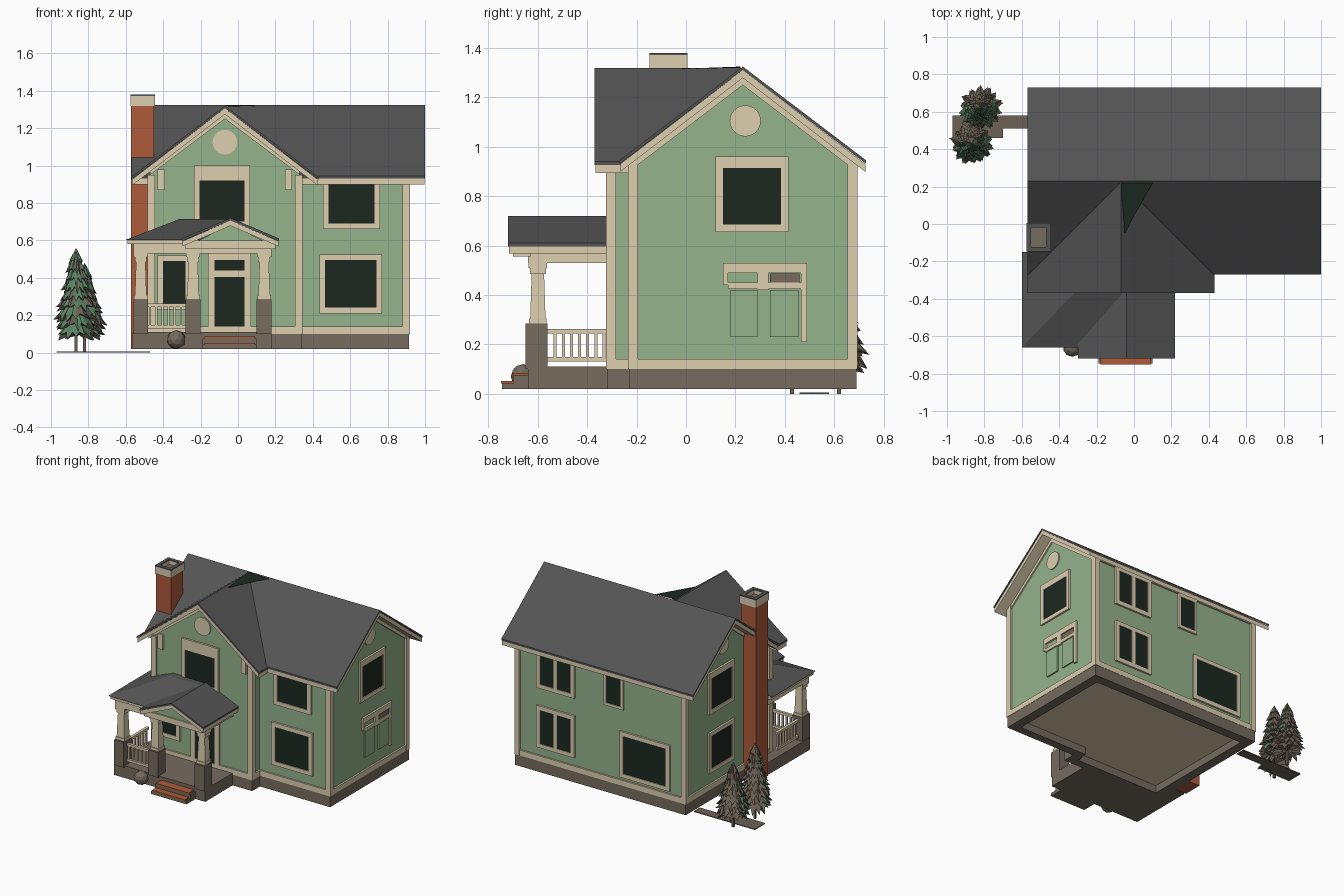
import bpy, bmesh, math, random
from mathutils import Matrix

if "Cube" in bpy.data.objects:
    bpy.data.objects.remove(bpy.data.objects["Cube"])

random.seed(4)


def material(name, rgb):
    m = bpy.data.materials.new(name)
    lin = [((c / 255 + 0.055) / 1.055) ** 2.4 for c in rgb]
    m.diffuse_color = (*lin, 1)
    m.use_nodes = True
    m.node_tree.nodes["Principled BSDF"].inputs["Base Color"].default_value = m.diffuse_color
    return m


GREEN = material("wall green", (148, 179, 140))
CREAM = material("trim cream", (221, 207, 176))
ROOF = material("roof grey", (84, 84, 85))
GLASS = material("dark glass", (28, 40, 32))
BRICK = material("brick", (174, 91, 58))
STONE = material("stone brown", (118, 108, 95))
LEAF = material("leaf green", (92, 132, 100))
BARK = material("bark brown", (108, 97, 85))


def finish(name, bm, *mats):
    bmesh.ops.recalc_face_normals(bm, faces=bm.faces)
    me = bpy.data.meshes.new(name)
    bm.to_mesh(me)
    bm.free()
    for m in mats:
        me.materials.append(m)
    ob = bpy.data.objects.new(name, me)
    bpy.context.collection.objects.link(ob)
    return ob


def boxes(name, mat, *dims):
    """Each box is x0, x1, y0, y1, z0, z1."""
    bm = bmesh.new()
    for x0, x1, y0, y1, z0, z1 in dims:
        mt = Matrix.Translation(((x0 + x1) / 2, (y0 + y1) / 2, (z0 + z1) / 2))
        bmesh.ops.create_cube(bm, size=1, matrix=mt @ Matrix.Diagonal((x1 - x0, y1 - y0, z1 - z0, 1)))
    return finish(name, bm, mat)


def prism(name, axis, profile, a0, a1, mat, cut=None):
    """Extrude a (u, z) profile along the x or y axis; cut = (point, normal) trims it."""
    bm = bmesh.new()
    place = (lambda u, z, a: (a, u, z)) if axis == "x" else (lambda u, z, a: (u, a, z))
    r0, r1 = [[bm.verts.new(place(u, z, a)) for u, z in profile] for a in (a0, a1)]
    bm.faces.new(r0)
    bm.faces.new(r1)
    n = len(profile)
    for i in range(n):
        bm.faces.new((r0[i], r0[(i + 1) % n], r1[(i + 1) % n], r1[i]))
    bmesh.ops.recalc_face_normals(bm, faces=bm.faces)
    if cut:
        bmesh.ops.bisect_plane(bm, geom=bm.verts[:] + bm.edges[:] + bm.faces[:], plane_co=cut[0],
                               plane_no=cut[1], clear_outer=True)
    return finish(name, bm, mat)


def chevron(mid, h, zr, ze, d):
    return [(mid - h, ze), (mid, zr), (mid + h, ze), (mid + h, ze - d), (mid, zr - d), (mid - h, ze - d)]


def gable_roof(name, axis, mid, half, zr, ze, a0, a1, t=0.014, board=0.032, cut=None):
    """Dark roof sheet with a cream board layer beneath it."""
    prism(name, axis, chevron(mid, half, zr, ze, t), a0, a1, ROOF, cut)
    prism(name + "_boards", axis, chevron(mid, half - .004, zr - t, ze - t, board), a0 + .004, a1 - .004, CREAM, cut)


def on_wall(side, plane, u0, u1, z0, z1, d):
    """Box lying on a wall and standing out by d."""
    s = -1 if side in ("front", "left") else 1
    a, b = sorted((plane - s * 0.01, plane + s * d))
    return (u0, u1, a, b, z0, z1) if side in ("front", "back") else (a, b, u0, u1, z0, z1)


def window(name, side, plane, u0, u1, z0, z1, f=0.03, head=0.03, mullions=0, pane=GLASS):
    boxes(name + "_pane", pane, on_wall(side, plane, u0, u1, z0, z1, 0.008))
    bars = [(u0 - f, u0, z0 - f, z1 + head), (u1, u1 + f, z0 - f, z1 + head),
            (u0, u1, z0 - f, z0), (u0, u1, z1, z1 + head)]
    for i in range(mullions):
        c = u0 + (u1 - u0) * (i + 1) / (mullions + 1)
        bars.append((c - 0.015, c + 0.015, z0, z1))
    boxes(name + "_frame", CREAM, *[on_wall(side, plane, *b, 0.014) for b in bars])


def disc(name, side, plane, u, z, r):
    bm = bmesh.new()
    rot = Matrix.Rotation(math.pi / 2, 4, "X" if side == "front" else "Y")
    loc = (u, plane, z) if side == "front" else (plane, u, z)
    bmesh.ops.create_cone(bm, cap_ends=True, segments=24, radius1=r, radius2=r, depth=0.016,
                          matrix=Matrix.Translation(loc) @ rot)
    finish(name, bm, CREAM)


# house walls
L, R, F, B, WF, WR = -0.47, 0.905, -0.22, 0.68, -0.31, 0.33
prism("main_walls", "x", [(F, .09), (B, .09), (B, .955), (.23, 1.295), (F, .955)], L, R, GREEN)
prism("wing_walls", "y", [(L, .09), (WR, .09), (WR, .985), (-.07, 1.29), (L, .985)], WF, 0.1, GREEN)

# foundation ring with a raised floor
boxes("foundation", STONE, (L - .01, R + .01, B - .06, B + .01, .02, .1), (R - .06, R + .01, F - .01, B, .02, .1),
      (L - .01, L + .06, WF - .01, B, .02, .1), (WR - .05, R, F - .01, F + .05, .02, .1),
      (L, WR + .01, WF - .01, WF + .05, .02, .1), (WR - .06, WR + .01, WF, F, .02, .1))
boxes("underfloor", CREAM, (L, R, F, B, .075, .095), (L, WR, WF, F, .075, .095))

# skirting band, corner boards, frieze and rake trim
bands = []
for z0, z1, ends in ((.1, .14, True), (.92, .955, False)):
    bands += [on_wall("back", B, L, R, z0, z1, .012), on_wall("front", F, WR, R, z0, z1, .012)]
    if ends:
        bands += [on_wall("right", R, F, B, z0, z1, .012), on_wall("left", L, WF, B, z0, z1, .012),
                  on_wall("front", WF, L, WR, z0, z1, .012), on_wall("right", WR, WF, F, z0, z1, .012)]
boxes("trim_bands", CREAM, *bands)
corners = []
for x, y, sx, sy in ((L, B, -1, 1), (R, B, 1, 1), (R, F, 1, -1), (L, WF, -1, -1), (WR, WF, 1, -1)):
    xs, ys = sorted((x + sx * .014, x - sx * .026)), sorted((y + sy * .014, y - sy * .026))
    corners.append((*xs, *ys, .1, .95))
boxes("corner_boards", CREAM, *corners)
boxes("eave_brackets", CREAM, *[on_wall("front", WF, x - .02, x + .02, .87, .98, .014) for x in (-.41, .27)])
for side, a in (("right", R), ("left", L)):
    prism(side + "_rake_trim", "x", chevron(.23, .45, 1.285, .943, .035), a - .01, a + .01, CREAM)
prism("wing_rake_trim", "y", chevron(-.07, .4, 1.28, .98, .03), WF - .01, WF + .01, CREAM)

# main roof, and wing roof trimmed along its left valley
gable_roof("main_roof", "x", .23, .5, 1.325, .945, -.57, 1.0)
gable_roof("wing_roof", "y", -.07, .5, 1.32, .94, -.37, .22, cut=((-.07, .24, 1), (-1, 1, 0)))
bm = bmesh.new()
bm.faces.new([bm.verts.new(p) for p in ((-.07, .22, 1.325), (-.05, -.05, 1.315), (.1, .22, 1.32))])
finish("ridge_patch", bm, GLASS)

# front windows and door
window("wing_upper_window", "front", WF, -.205, .035, .7, .92, head=.08)
window("front_upper_window", "front", F, .485, .73, .69, .91)
window("front_lower_window", "front", F, .465, .74, .24, .495)
window("porch_window", "front", WF, -.4, -.28, .26, .49)
window("front_door", "front", WF, -.125, .035, .14, .42, f=.035, head=.02)
window("door_transom", "front", WF, -.125, .035, .44, .495, f=.035, head=.05)
disc("wing_vent", "front", WF, -.07, 1.125, .066)

# side windows
for side, wall in (("right", R), ("left", L)):
    window(side + "_upper_window", side, wall, .15, .385, .685, .915, head=.045)
    disc(side + "_vent", side, wall, .24, 1.105, .063)
window("left_lower_window", "left", L, .15, .385, .25, .49)
boxes("right_lower_trim", CREAM, on_wall("right", R, .15, .49, .49, .53, .014),
      on_wall("right", R, .465, .49, .21, .49, .014), on_wall("right", R, .15, .17, .44, .49, .014),
      on_wall("right", R, .29, .335, .42, .49, .014), on_wall("right", R, .17, .465, .425, .45, .014))
boxes("right_lower_shutters", GREEN, on_wall("right", R, .18, .29, .23, .42, .01), on_wall("right", R, .34, .455, .23, .42, .01))
boxes("right_lower_light", STONE, on_wall("right", R, .34, .46, .45, .488, .008))

# back windows
window("back_upper_pair", "back", B, .46, .71, .67, .9, mullions=1)
window("back_lower_pair", "back", B, .46, .71, .23, .48, mullions=1)
window("back_small_window", "back", B, .05, .17, .68, .9, f=.02)
window("back_large_window", "back", B, -.32, .03, .19, .47)

# chimney with hollow cap
boxes("chimney", BRICK, (-.572, -.45, -.14, 0, .02, 1.325))
rim = [(-.576, -.55, -.148, .006), (-.47, -.444, -.148, .006), (-.55, -.47, -.148, -.122), (-.55, -.47, -.02, .006)]
boxes("chimney_cap", CREAM, *[(*r, 1.318, 1.372) for r in rim])
boxes("chimney_rim", ROOF, *[(*r, 1.372, 1.38) for r in rim])
boxes("chimney_flue", STONE, (-.55, -.47, -.125, -.015, 1.32, 1.345))

# porch floor and steps
boxes("porch_base", STONE, (-.565, .18, -.64, WF, .02, .11), (-.565, L, WF, -.15, .02, .11))
boxes("porch_steps", STONE, (-.19, .1, -.7, -.63, .02, .075), (-.19, .1, -.745, -.69, .02, .042))
boxes("step_treads", BRICK, (-.18, .09, -.703, -.64, .075, .085), (-.18, .09, -.75, -.7, .042, .052))

# porch columns on stone pedestals
posts = [(-.52, -.6), (-.24, -.6), (.14, -.6)]
boxes("column_pedestals", STONE, *[(x - .04, x + .04, y - .05, y + .04, .1, .285) for x, y in posts])
bm = bmesh.new()
for x, y in posts:
    bmesh.ops.create_cone(bm, cap_ends=True, segments=4, radius1=.045, radius2=.034, depth=.24,
                          matrix=Matrix.Translation((x, y, .4)) @ Matrix.Rotation(math.pi / 4, 4, "Z"))
finish("columns", bm, CREAM)
boxes("column_caps", CREAM, *[(x - h, x + h, y - h, y + h, z, z + .025)
                              for x, y in posts for h, z in ((.036, .28), (.032, .485), (.038, .51))])

# porch railing
rails, bx, by = [], [-.47 + .033 * i for i in range(6)], [-.53 + .033 * i for i in range(7)]
for z in (.13, .245):
    rails += [(-.48, -.28, -.61, -.59, z, z + .018), (-.53, -.51, -.56, WF, z, z + .018)]
rails += [(x - .006, x + .006, -.606, -.594, .14, .25) for x in bx]
rails += [(-.526, -.514, y - .006, y + .006, .14, .25) for y in by]
boxes("porch_railing", CREAM, *rails)

# porch beams, ceiling and roof
boxes("porch_beams", CREAM, (-.56, .18, -.64, -.57, .53, .585), (-.56, -.49, -.6, -.15, .53, .585), (.11, .18, -.6, WF, .53, .585))
boxes("porch_ceiling", CREAM, (-.59, .2, -.65, WF + .02, .58, .605), (-.59, L + .02, WF, -.15, .58, .605))
bm = bmesh.new()
low = [bm.verts.new((x, y, .603)) for x, y in ((-.6, -.66), (-.04, -.66), (-.04, -.15), (-.6, -.15))]
top = [bm.verts.new((x, y, .715)) for x, y in ((-.31, -.36), (-.04, -.36), (-.04, -.15), (-.31, -.15))]
bm.faces.new(low)
bm.faces.new(top)
for i in range(4):
    bm.faces.new((low[i], low[(i + 1) % 4], top[(i + 1) % 4], top[i]))
finish("porch_hip_roof", bm, ROOF)
gable_roof("porch_gable_roof", "y", -.04, .26, .72, .61, -.72, WF + .02, t=.014, board=.028)
prism("porch_gable_face", "y", [(-.24, .585), (-.04, .685), (.16, .585)], -.69, -.64, GREEN)
boxes("porch_gable_beam", CREAM, (-.28, .2, -.7, -.63, .555, .598))

# round stone ornament
bm = bmesh.new()
bmesh.ops.create_icosphere(bm, subdivisions=2, radius=.05, matrix=Matrix.Translation((-.33, -.66, .07)))
finish("stone_ball", bm, STONE)


# bushy conifers made of stacked spiky tiers, brown towards the back
def conifer(name, x, y, height, radius):
    bm = bmesh.new()
    tiers, n = 9, 28
    for t in range(tiers):
        f = t / (tiers - 1)
        z = .09 + (height - .17) * f
        r = radius * (.85 + .6 * f if f < .2 else 1.12 - .8 * f)
        tip = bm.verts.new((x, y, min(height, z + .13)))
        base = bm.verts.new((x, y, z + .015))
        ring = []
        for i in range(n):
            a = 2 * math.pi * (i + .5 * (t % 2)) / n
            q = r * (random.uniform(.85, 1.05) if i % 2 else .74)
            dz = random.uniform(-.03, .01) if i % 2 else .02
            ring.append(bm.verts.new((x + q * math.cos(a), y + q * math.sin(a), z + dz)))
        for i in range(n):
            up = bm.faces.new((ring[i], ring[(i + 1) % n], tip))
            bm.faces.new((ring[(i + 1) % n], ring[i], base)).material_index = 1
            a = 2 * math.pi * i / n
            up.material_index = int(math.sin(a) > .3 or random.random() < .3)
    finish(name, bm, LEAF, BARK)
    boxes(name + "_trunk", BARK, (x - .008, x + .008, y - .008, y + .008, 0, .2))


conifer("tall_conifer", -.866, .43, .56, .13)
conifer("short_conifer", -.82, .62, .48, .13)
boxes("ground_patch", BARK, (-.97, -.7, .46, .58, 0, .006), (-.7, L, .51, .58, 0, .006))
